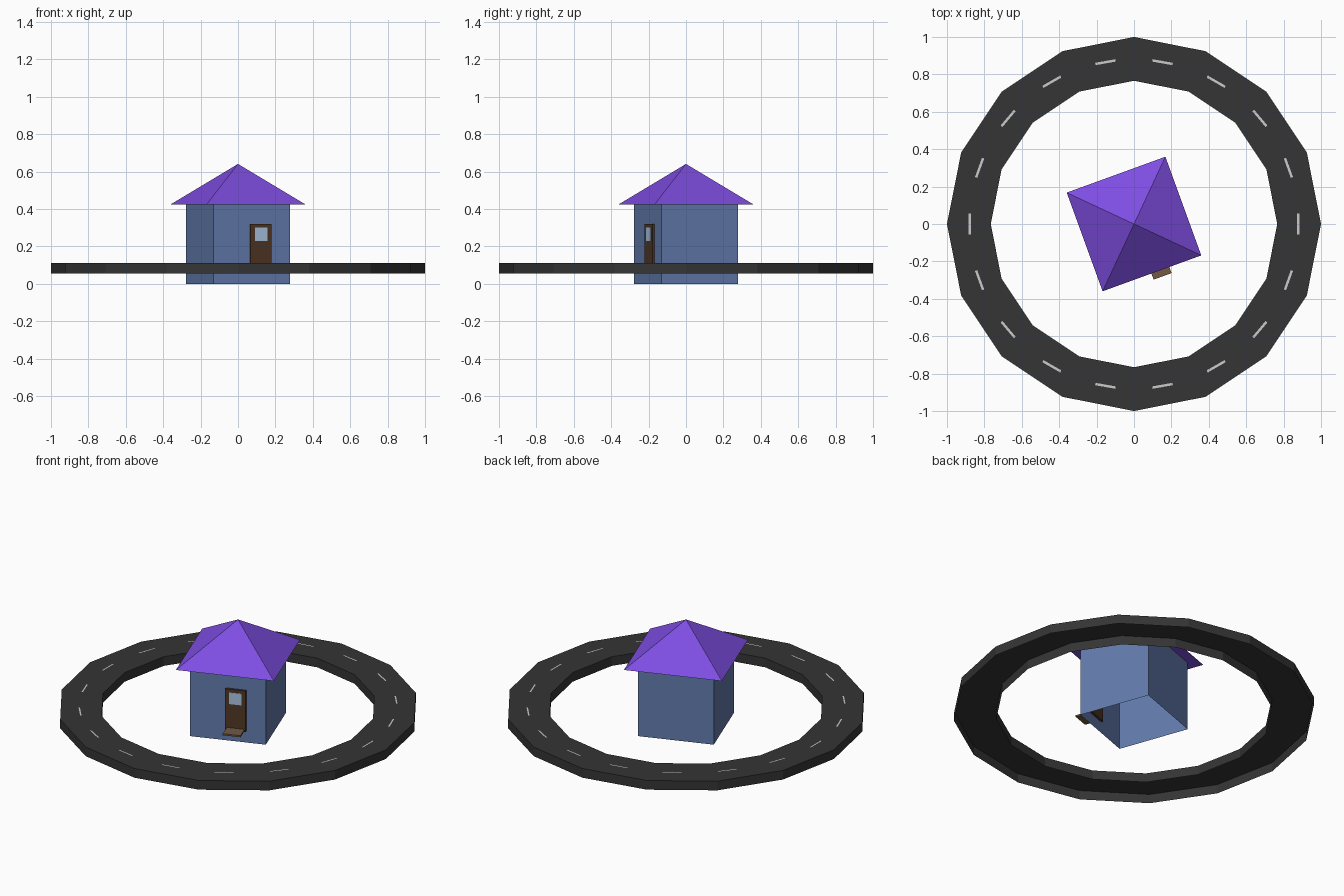
import bpy, bmesh, math
from mathutils import Matrix

if "Cube" in bpy.data.objects:
    bpy.data.objects.remove(bpy.data.objects["Cube"])

TURN = math.radians(20)   # the house is turned against the ring
HALF = 0.2175             # half width of the walls


def material(name, rgb):
    m = bpy.data.materials.new(name)
    m.diffuse_color = (*rgb, 1)
    m.use_nodes = True
    m.node_tree.nodes["Principled BSDF"].inputs["Base Color"].default_value = m.diffuse_color
    return m


ASPHALT = material("asphalt", (0.035, 0.035, 0.035))
PAINT = material("road_paint", (0.6, 0.6, 0.58))
WALL = material("wall_blue", (0.125, 0.2, 0.42))
ROOF = material("roof_purple", (0.21, 0.075, 0.76))
WOOD = material("door_brown", (0.08, 0.037, 0.018))
TREAD = material("step_brown", (0.17, 0.1, 0.055))
GLASS = material("glass", (0.4, 0.55, 0.75))


def finish(name, bm, mat):
    me = bpy.data.meshes.new(name)
    bm.to_mesh(me)
    bm.free()
    me.materials.append(mat)
    ob = bpy.data.objects.new(name, me)
    bpy.context.collection.objects.link(ob)
    return ob


def box(name, x, y, z, mat, angle=TURN, keep=lambda n: True):
    """Box from (min, max) ranges, turned about z; keep() picks faces by normal."""
    bm = bmesh.new()
    size = [b - a for a, b in (x, y, z)]
    mid = [(a + b) / 2 for a, b in (x, y, z)]
    bmesh.ops.create_cube(bm, size=1)
    bm.normal_update()
    drop = [f for f in bm.faces if not keep(f.normal)]
    bmesh.ops.delete(bm, geom=drop, context='FACES')
    bmesh.ops.transform(bm, verts=bm.verts, matrix=Matrix.Rotation(angle, 4, 'Z')
                        @ Matrix.Translation(mid) @ Matrix.Diagonal((*size, 1)))
    return finish(name, bm, mat)


# Road ring: open-bottomed channel section swept round 16 sides
SIDES = 16
section = [(1.0, 0.056), (1.0, 0.112), (0.766, 0.112), (0.766, 0.056)]
bm = bmesh.new()
rings = []
for i in range(SIDES):
    a = math.tau * i / SIDES
    rings.append([bm.verts.new((r * math.cos(a), r * math.sin(a), z)) for r, z in section])
for i in range(SIDES):
    p, q = rings[i], rings[(i + 1) % SIDES]
    for j in range(3):
        bm.faces.new((p[j], q[j], q[j + 1], p[j + 1]))
finish("road_ring", bm, ASPHALT)

# Lane dashes: flat painted strips just above the road
for i in range(18):
    box(f"lane_dash_{i + 1}", (0.872, 0.885), (-0.055, 0.055), (0.108, 0.116),
        PAINT, math.tau * i / 18, keep=lambda n: n.z > 0.5)

# House walls: four sides without floor or ceiling
box("walls", (-HALF, HALF), (-HALF, HALF), (0, 0.426), WALL,
    keep=lambda n: abs(n.z) < 0.5)

# Pyramid roof
bm = bmesh.new()
bmesh.ops.create_cone(bm, cap_ends=True, segments=4, radius1=0.397, radius2=0, depth=0.216)
bmesh.ops.remove_doubles(bm, verts=bm.verts, dist=1e-5)
bmesh.ops.transform(bm, verts=bm.verts, matrix=Matrix.Translation((0, 0, 0.533))
                    @ Matrix.Rotation(TURN + math.pi / 4, 4, 'Z'))
bmesh.ops.recalc_face_normals(bm, faces=bm.faces)
finish("roof", bm, ROOF)

# Door set through the wall, with window and doorstep
FRONT = -HALF
box("door", (-0.012, 0.106), (FRONT - 0.013, FRONT + 0.013), (0.07, 0.32), WOOD)
box("door_window", (0.012, 0.083), (FRONT - 0.015, FRONT), (0.23, 0.301), GLASS)
box("doorstep", (-0.003, 0.099), (FRONT - 0.098, FRONT), (0.075, 0.085), TREAD)
